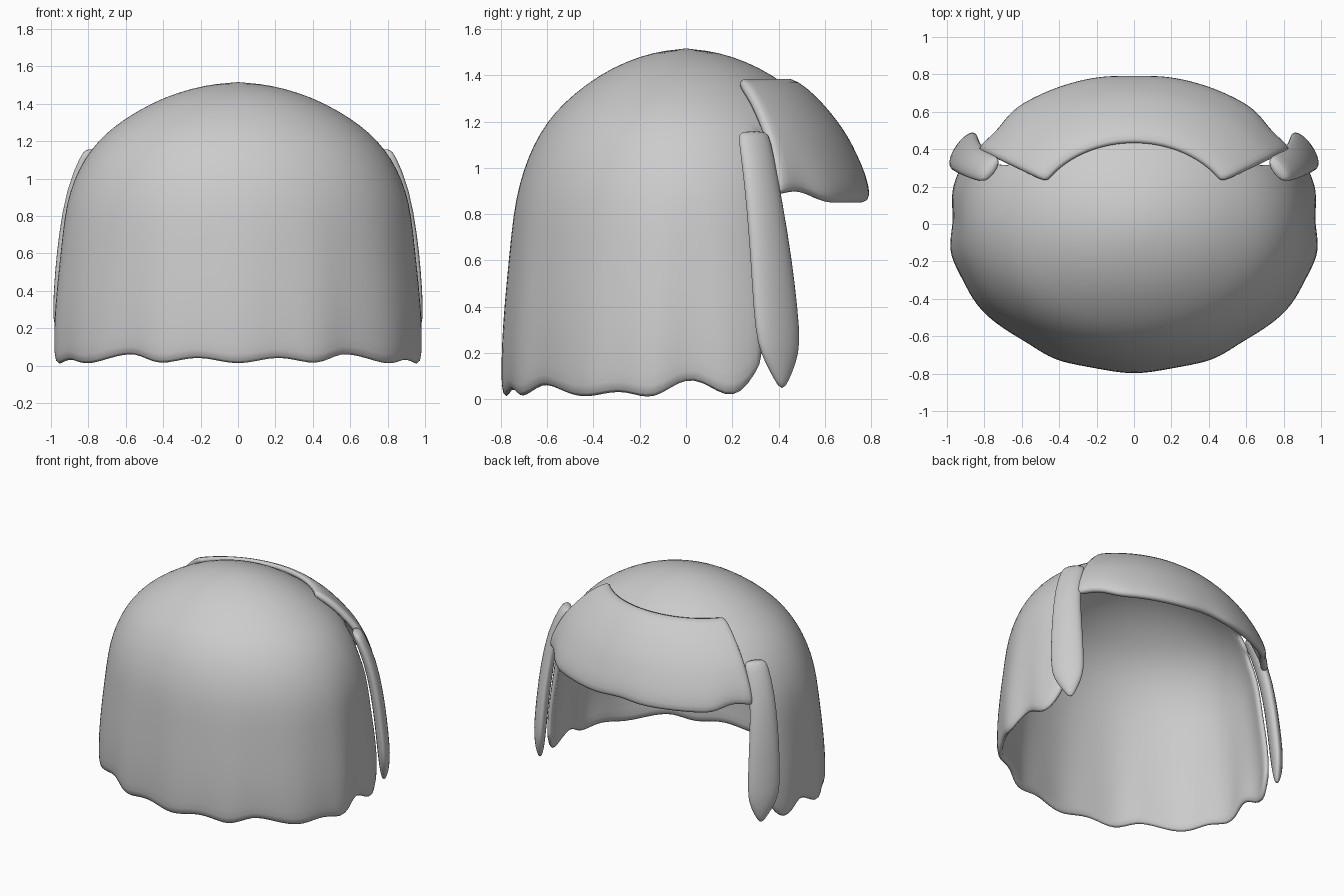
import bpy, bmesh
from math import sin, cos, pi, radians
from mathutils import Vector

if "Cube" in bpy.data.objects:
    bpy.data.objects.remove(bpy.data.objects["Cube"])


def interp(table, x):
    # smooth (cosine) interpolation through a short table
    if x <= table[0][0]:
        return table[0][1]
    for (a, p), (b, q) in zip(table, table[1:]):
        if x <= b:
            return p + (q - p) * (1 - cos(pi * (x - a) / (b - a))) / 2
    return table[-1][1]


def finish(bm, name, thickness=0):
    bmesh.ops.delete(bm, geom=[v for v in bm.verts if not v.link_faces], context='VERTS')
    bmesh.ops.recalc_face_normals(bm, faces=bm.faces)
    if thickness:
        mid = Vector((0, 0, 0.4))
        if sum(f.normal.dot(f.calc_center_median() - mid) for f in bm.faces) < 0:
            bmesh.ops.reverse_faces(bm, faces=bm.faces)
    for f in bm.faces:
        f.smooth = True
    me = bpy.data.meshes.new(name)
    bm.to_mesh(me)
    bm.free()
    ob = bpy.data.objects.new(name, me)
    bpy.context.collection.objects.link(ob)
    if thickness:
        s = ob.modifiers.new("thickness", 'SOLIDIFY')
        s.thickness, s.offset = thickness, -1
    ob.modifiers.new("smooth", 'SUBSURF').levels = 1
    ob.modifiers["smooth"].render_levels = 1
    return ob


# Main hair: domed shell, open at +y, with a wavy hem
PROFILE = [(0, 1.0), (0.1, 1.002), (0.22, 1.0), (0.4, 0.985), (0.6, 0.96), (0.8, 0.935),
           (0.93, 0.902), (1.05, 0.852), (1.15, 0.79), (1.24, 0.71), (1.32, 0.605),
           (1.4, 0.47), (1.46, 0.325), (1.5, 0.17)]
HEM = [(-25, 0.16), (-20, 0.05), (-14.5, 0.005), (-1.5, 0.085), (11.5, 0.0), (22, 0.03),
       (34, 0.005), (54.5, 0.06), (64.5, 0.005), (77, 0.04), (90, 0.005)]


def hole_top(a):
    # height of the face opening for angle a (0 = side, -90 = middle of the face)
    return 0 if a > -25 else 0.94 if a > -30 else 1.06 if a > -38 else 1.2


bm = bmesh.new()
COLS = 72
rings = []
for z, r in PROFILE:
    ring = []
    for i in range(COLS):
        a = -90 + 360 * i / COLS
        m = a if a <= 90 else 180 - a
        hem = interp(HEM, m)
        fade = max(0, 1 - z / 0.6)
        dent = 1 - 0.45 * hem * max(0, 1 - z / 1.0) * (m > -14)
        ring.append(bm.verts.new((r * dent * cos(radians(a)),
                                  -0.8 * r * dent * sin(radians(a)), z + hem * fade)))
    rings.append(ring)
for k in range(len(rings) - 1):
    for i in range(COLS):
        a = -90 + 360 * (i + 0.5) / COLS
        if PROFILE[k][0] >= hole_top(min(a, 180 - a)) - 0.001:
            j = (i + 1) % COLS
            bm.faces.new((rings[k][i], rings[k][j], rings[k + 1][j], rings[k + 1][i]))
crown = bm.verts.new((0, 0, 1.517))
for i in range(COLS):
    bm.faces.new((rings[-1][i], rings[-1][(i + 1) % COLS], crown))
finish(bm, "main_hair", 0.04)

# Fringe: wider sector of the dome lying over the face opening
FRINGE = [(0.85, 1.005), (0.9, 1.0), (0.97, 0.975), (1.05, 0.93), (1.13, 0.88),
          (1.2, 0.82), (1.27, 0.75), (1.34, 0.665), (1.4, 0.555)]
FRINGE_HEM = [(31, 0.03), (39, 0.05), (52, 0.0), (78, 0.0), (90, 0.015)]
bm = bmesh.new()
N = 28
grid = []
for z, r in FRINGE:
    row = []
    for i in range(N + 1):
        a = 31 + 118 * i / N
        hem = interp(FRINGE_HEM, min(a, 180 - a))
        fade = max(0, 1 - (z - 0.85) / 0.4)
        rr = r * (1 - 0.8 * hem * fade)
        row.append(bm.verts.new((rr * cos(radians(a)), 0.8 * rr * sin(radians(a)), z + hem * fade)))
    grid.append(row)
for p, q in zip(grid, grid[1:]):
    for i in range(N):
        bm.faces.new((p[i], p[i + 1], q[i + 1], q[i]))
finish(bm, "fringe", 0.05)

# Side locks: flattened tapering strands, one per side (z, x, y, half width, half thickness)
LOCK = [(1.16, 0.765, 0.29, 0.07, 0.03), (1.13, 0.782, 0.295, 0.085, 0.042),
        (0.95, 0.855, 0.325, 0.09, 0.045), (0.7, 0.89, 0.358, 0.105, 0.045),
        (0.5, 0.905, 0.378, 0.115, 0.045), (0.3, 0.915, 0.395, 0.12, 0.045),
        (0.2, 0.915, 0.405, 0.105, 0.04), (0.11, 0.91, 0.413, 0.055, 0.03),
        (0.045, 0.905, 0.415, 0.012, 0.01)]
for side, name in ((1, "right_lock"), (-1, "left_lock")):
    bm = bmesh.new()
    loops = []
    for z, x, y, w, t in LOCK:
        loop = []
        for i in range(12):
            a = 2 * pi * i / 12
            u, v = w * cos(a), t * sin(a)
            loop.append(bm.verts.new((side * (x - 0.59 * u + 0.81 * v), y + 0.81 * u + 0.59 * v, z)))
        loops.append(loop)
    for p, q in zip(loops, loops[1:]):
        for i in range(12):
            j = (i + 1) % 12
            bm.faces.new((p[i], p[j], q[j], q[i]))
    bm.faces.new(loops[0])
    bm.faces.new(loops[-1])
    finish(bm, name)
